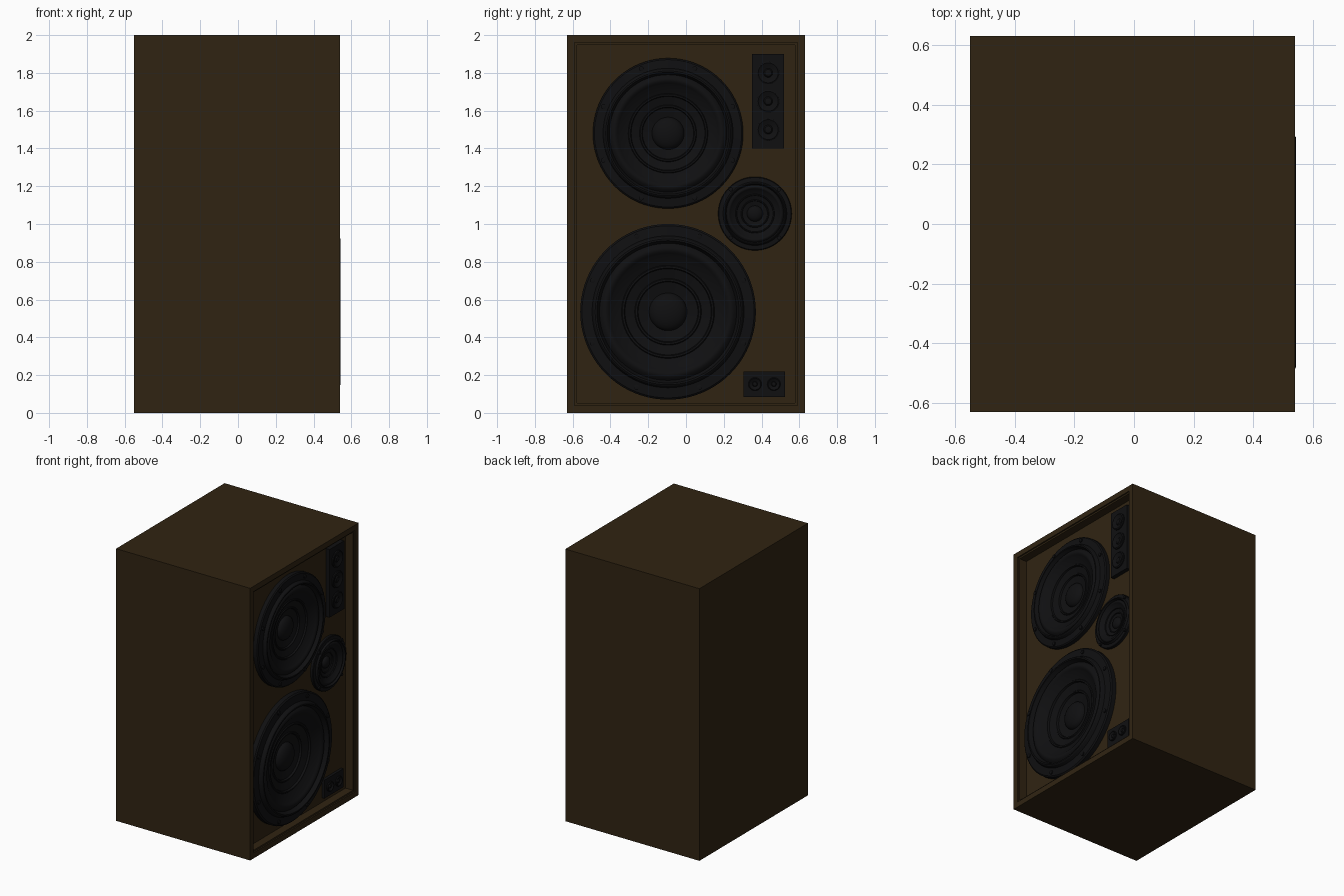
import bpy, bmesh, math
from mathutils import Matrix, Vector

if "Cube" in bpy.data.objects:
    bpy.data.objects.remove(bpy.data.objects["Cube"])


def material(name, rgb):
    m = bpy.data.materials.new(name)
    m.diffuse_color = (*rgb, 1)
    m.use_nodes = True
    m.node_tree.nodes["Principled BSDF"].inputs["Base Color"].default_value = m.diffuse_color
    return m


BROWN = material("dark brown wood", (0.030, 0.0175, 0.0060))
BLACK = material("speaker black", (0.0050, 0.0050, 0.0056))
BAFFLE = 0.47   # x of the recessed front board


def finish(name, bm, mat, smooth=True):
    me = bpy.data.meshes.new(name)
    bm.to_mesh(me)
    bm.free()
    ob = bpy.data.objects.new(name, me)
    bpy.context.collection.objects.link(ob)
    me.materials.append(mat)
    bpy.ops.object.select_all(action='DESELECT')
    ob.select_set(True)
    bpy.context.view_layer.objects.active = ob
    if smooth:
        bpy.ops.object.shade_smooth_by_angle(angle=math.radians(30))
    return ob


def lathe(bm, profile, y, z, steps=64):
    """Spin (radius, x) points about an x-directed axis through y, z."""
    part = bmesh.new()
    vs = [part.verts.new((x, y + r, z)) for r, x in profile]
    es = [part.edges.new(p) for p in zip(vs, vs[1:])]
    bmesh.ops.spin(part, geom=vs + es, cent=(0, y, z), axis=(1, 0, 0),
                   angle=2 * math.pi, steps=steps)
    bmesh.ops.remove_doubles(part, verts=part.verts, dist=1e-5)
    bmesh.ops.recalc_face_normals(part, faces=part.faces)
    if sum(f.normal.x * f.calc_area() for f in part.faces) < -1e-4:
        bmesh.ops.reverse_faces(part, faces=part.faces)
    tmp = bpy.data.meshes.new("tmp")
    part.to_mesh(tmp)
    part.free()
    bm.from_mesh(tmp)
    bpy.data.meshes.remove(tmp)


def box(bm, lo, hi):
    lo, hi = Vector(lo), Vector(hi)
    mat = Matrix.Translation((lo + hi) / 2) @ Matrix.Diagonal((*(hi - lo), 1))
    bmesh.ops.create_cube(bm, size=1, matrix=mat)


# name, y, z, radius, depth scale, bolt count
DRIVERS = [("lower_woofer", -0.095, 0.535, 0.465, 1.0, 8),
           ("upper_woofer", -0.095, 1.48, 0.398, 0.86, 8),
           ("midrange", 0.365, 1.055, 0.195, 0.5, 4)]

# cabinet: box with a stepped recess in the +x side
bm = bmesh.new()
box(bm, (-0.55, -0.63, 0), (0.54, 0.63, 2))
face = max(bm.faces, key=lambda f: f.calc_center_median().x)
for inset, depth in ((0.04, 0.01), (0.012, 0.06)):
    bmesh.ops.inset_region(bm, faces=[face], thickness=inset, use_even_offset=True)
    face = bmesh.ops.extrude_discrete_faces(bm, faces=[face])["faces"][0]
    bmesh.ops.translate(bm, verts=face.verts, vec=(-depth, 0, 0))
bmesh.ops.recalc_face_normals(bm, faces=bm.faces)
cabinet = finish("cabinet", bm, BROWN, smooth=False)

# driver openings in the baffle
bm = bmesh.new()
for _, y, z, r, _, _ in DRIVERS:
    lathe(bm, [(0, 0.40), (r * 0.9, 0.40), (r * 0.9, 0.6), (0, 0.6)], y, z)
cutter = finish("opening_cutter", bm, BROWN, smooth=False)
cutter.hide_render = True
mod = cabinet.modifiers.new("openings", 'BOOLEAN')
mod.operation = 'DIFFERENCE'
mod.solver = 'EXACT'
mod.object = cutter
bpy.context.view_layer.objects.active = cabinet
bpy.ops.object.modifier_apply(modifier=mod.name)
bpy.data.objects.remove(cutter)

# drivers: flange, raised rim, rolled surround, ribbed cone and dust cap
for name, y, z, radius, deep, bolts in DRIVERS:
    prof = [(1, -0.005), (1, 0.034), (0.98, 0.042), (0.865, 0.046),
            (0.845, 0.068), (0.83, 0.073), (0.81, 0.073), (0.79, 0.05)]
    for i in range(9):      # surround roll
        t = i / 8
        prof.append((0.78 - 0.13 * t, 0.042 + 0.018 * math.sin(math.pi * t)))
    prof += [(0.53, 0.018), (0.52, 0.024), (0.50, 0.024), (0.49, 0.010),
             (0.38, -0.006), (0.37, 0.0), (0.35, 0.0), (0.34, -0.014),
             (0.215, -0.028)]
    for i in range(7):      # dust cap dome
        a = math.pi / 2 * i / 6
        prof.append((0.215 * math.cos(a), -0.028 + 0.048 * math.sin(a)))
    bm = bmesh.new()
    lathe(bm, [(r * radius if r > 1e-6 else 0, BAFFLE + x * deep) for r, x in prof], y, z, 80)
    finish(name, bm, BLACK)
    bm = bmesh.new()
    br = 0.014 * (0.6 + 0.4 * deep)
    x0 = BAFFLE + 0.036 * deep
    for k in range(bolts):
        a = 2 * math.pi * (k + 0.5) / bolts
        lathe(bm, [(br, x0), (br, x0 + 0.015), (0, x0 + 0.018)],
              y + 0.93 * radius * math.cos(a), z + 0.93 * radius * math.sin(a), 12)
    finish(name + "_bolts", bm, BLACK)


def dish(bm, y, z, r, x):
    """Small raised ring with a shallow bowl and a central dome."""
    lathe(bm, [(r, x - 0.005), (r, x + 0.008), (0.88 * r, x + 0.012), (0.75 * r, x + 0.008),
               (0.4 * r, x + 0.001), (0.3 * r, x + 0.008), (0, x + 0.012)], y, z, 32)


# tall tweeter panel with three small horns
bm = bmesh.new()
box(bm, (BAFFLE - 0.01, 0.35, 1.40), (BAFFLE + 0.03, 0.52, 1.90))
for z in (1.50, 1.65, 1.80):
    dish(bm, 0.435, z, 0.06, BAFFLE + 0.03)
finish("tweeter_panel", bm, BLACK)

# control plate with two knobs
bm = bmesh.new()
box(bm, (BAFFLE - 0.01, 0.305, 0.085), (BAFFLE + 0.02, 0.525, 0.22))
for y in (0.365, 0.465):
    dish(bm, y, 0.1525, 0.035, BAFFLE + 0.02)
finish("control_plate", bm, BLACK)
